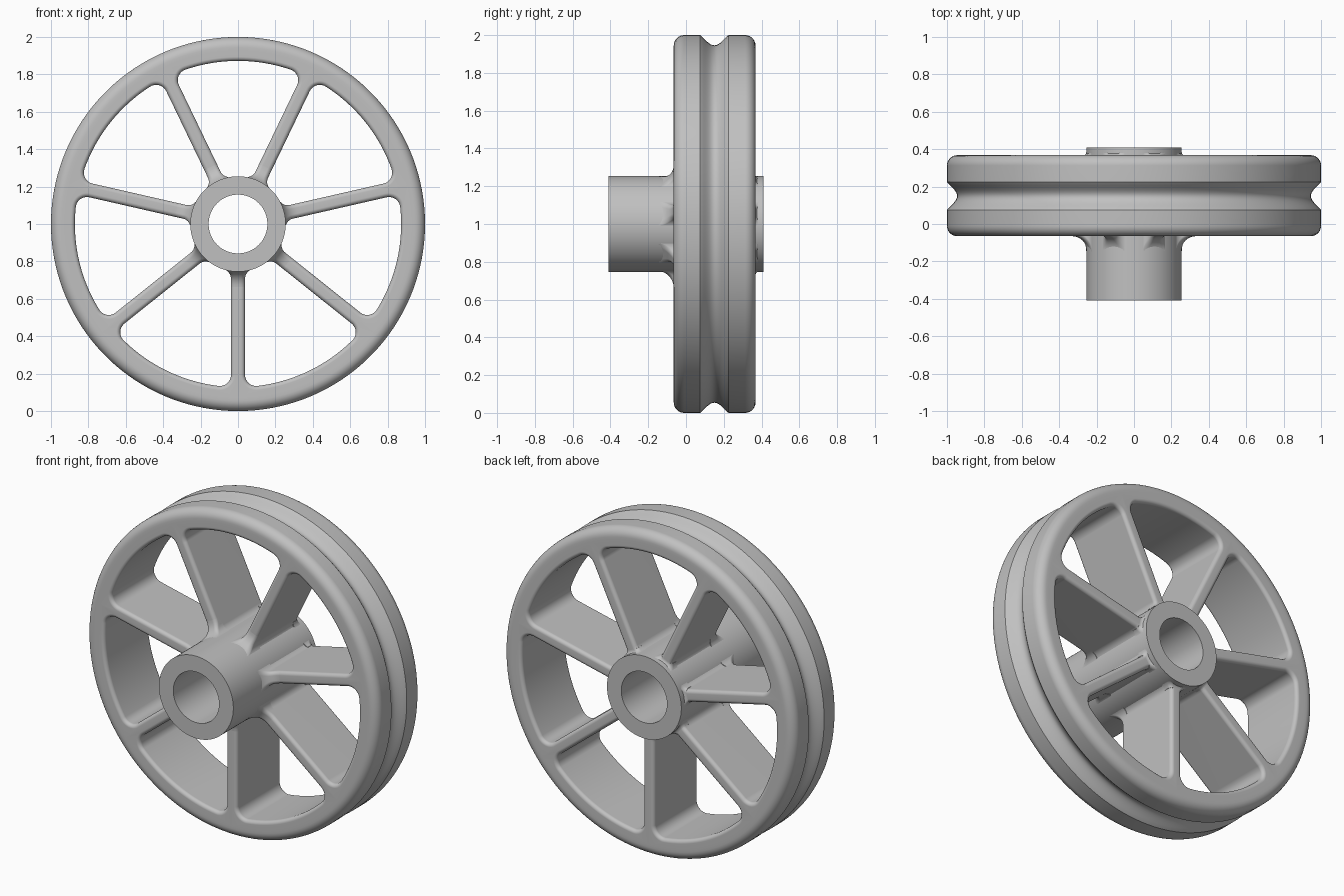
import bpy, bmesh
from math import sin, cos, pi, sqrt, atan2, radians

cube = bpy.data.objects.get("Cube")
if cube:
    bpy.data.objects.remove(cube)

SPOKES = 7
AXLE_Z = 1.0                               # height of the wheel axis
FRONT, BACK, MID = -0.065, 0.368, 0.15     # rim faces and centre along y
SPOKE_HALF, RIM_IN, RIM_JOIN = 0.0375, 0.872, 0.93
HUB_R, BORE_R, HUB_LEN = 0.255, 0.157, 0.41
FIL_OUT, FIL_IN, ROUND = 0.06, 0.05, 0.022  # window corners and edge rounding
ARC, SECT = 10, pi / SPOKES
STEPS = 2 * SPOKES * ARC

GREY = (0.53, 0.53, 0.53, 1)
metal = bpy.data.materials.new("cast grey metal")
metal.use_nodes = True
metal.diffuse_color = GREY
metal.node_tree.nodes["Principled BSDF"].inputs["Base Color"].default_value = GREY


def lerp(a, b, n):
    return [a + (b - a) * i / n for i in range(n + 1)]


def finish(bm, name):
    bmesh.ops.remove_doubles(bm, verts=bm.verts, dist=0.0002)
    bmesh.ops.recalc_face_normals(bm, faces=bm.faces)
    mesh = bpy.data.meshes.new(name)
    bm.to_mesh(mesh)
    bm.free()
    mesh.materials.append(metal)
    obj = bpy.data.objects.new(name, mesh)
    bpy.context.collection.objects.link(obj)
    bpy.ops.object.select_all(action="DESELECT")
    obj.select_set(True)
    bpy.context.view_layer.objects.active = obj
    bpy.ops.object.shade_smooth_by_angle(angle=radians(35))
    mod = obj.modifiers.new("Even shading", "WEIGHTED_NORMAL")
    mod.keep_sharp = True


def bridge(bm, rings, closed=False):
    """Quads between consecutive rows of vertices."""
    for a, b in zip(rings, rings[1:]):
        n = len(a)
        for i in range(n if closed else n - 1):
            j = (i + 1) % n
            bm.faces.new((a[i], a[j], b[j], b[i]))


def lathe(bm, profile):
    """Turn (y, radius) points about the axle."""
    angles = [2 * pi * i / STEPS for i in range(STEPS)]
    bridge(bm, [[bm.verts.new((r * sin(a), y, AXLE_Z - r * cos(a))) for a in angles]
                for y, r in profile], closed=True)


def place(u, v, y, k):
    """Spoke frame (across, along, y) to model space."""
    a = 2 * SECT * k
    return (u * cos(a) + v * sin(a), y, AXLE_Z + u * sin(a) - v * cos(a))


def half_window(h, r_out, r_in, f_out, f_in):
    """Half of a window outline, from the hub side to the rim side."""
    iu, ou = h + f_in, h + f_out
    iv = sqrt((r_in + f_in) ** 2 - iu ** 2)
    ov = sqrt((r_out - f_out) ** 2 - ou ** 2)
    pts = [(r_in * sin(p), r_in * cos(p)) for p in lerp(SECT, atan2(iu, iv), ARC)]
    pts += [(iu + f_in * cos(t), iv + f_in * sin(t))
            for t in lerp(atan2(-iv, -iu), -pi, ARC)][1:]
    pts += [(ou + f_out * cos(t), ov + f_out * sin(t))
            for t in lerp(pi, atan2(ov, ou), ARC)]
    pts += [(r_out * sin(p), r_out * cos(p)) for p in lerp(atan2(ou, ov), SECT, ARC)][1:]
    return pts


# Wheel body: seven rounded windows between the spokes
def window_ring(e):
    return half_window(SPOKE_HALF - e, RIM_IN + e, HUB_R - 0.005 - e, FIL_OUT + e, FIL_IN + e)


skeleton = half_window(0, RIM_JOIN, 0.2, 1e-6, 1e-6)
rounding = [(ROUND * (1 - cos(t)), ROUND * (1 - sin(t))) for t in lerp(0, pi / 2, 5)]
rows = [(FRONT, skeleton)]
rows += [(FRONT + d, window_ring(e)) for d, e in rounding]
rows += [(BACK - d, window_ring(e)) for d, e in reversed(rounding)]
rows += [(BACK, skeleton)]

body = bmesh.new()
for k in range(SPOKES):
    for side in (1, -1):
        bridge(body, [[body.verts.new(place(u * side, v, y, k)) for u, v in pts]
                      for y, pts in rows])

# Rim tread: rounded shoulders and a central round-bottomed groove
EDGE, GROOVE, DEPTH = 0.055, 0.075, 0.054
shoulder = [(EDGE * (1 - cos(t)), 1 - EDGE * (1 - sin(t))) for t in lerp(0, pi / 2, 7)]
tread = [(FRONT, RIM_JOIN)] + [(FRONT + d, r) for d, r in shoulder]
tread += [(MID + GROOVE * s, 1 - DEPTH * abs(cos(pi * s / 2)) ** 1.2) for s in lerp(-1, 1, 16)]
tread += [(BACK - d, r) for d, r in reversed(shoulder)] + [(BACK, RIM_JOIN)]
lathe(body, tread)
finish(body, "rim_and_spokes")

# Hub: bored tube
hub = bmesh.new()
lathe(hub, [(-HUB_LEN, BORE_R), (-HUB_LEN, HUB_R), (HUB_LEN, HUB_R),
            (HUB_LEN, BORE_R), (-HUB_LEN, BORE_R)])
finish(hub, "hub")


# Curved fillets where the spokes run into the hub
def spoke_fillets(name, face, out, size):
    bm = bmesh.new()
    start = HUB_R - 0.007
    centre_v = sqrt((HUB_R + FIL_IN) ** 2 - (SPOKE_HALF + FIL_IN) ** 2)
    for k in range(SPOKES):
        rings = []
        for t in lerp(0, pi / 2, 10):
            v = start + size * (1 - sin(t))
            top = size * (1 - cos(t))
            drop = min(FIL_IN, max(0, centre_v - v))
            w = SPOKE_HALF + FIL_IN - sqrt(FIL_IN ** 2 - drop ** 2)
            right = [(w, -0.05)] + [(w - ROUND + ROUND * cos(q), top - ROUND + ROUND * sin(q))
                                    for q in lerp(0, pi / 2, 5)]
            section = right + [(-u, d) for u, d in reversed(right)]
            rings.append([bm.verts.new(place(u, v, face + out * d, k)) for u, d in section])
        bridge(bm, rings, closed=True)
        for end in (rings[0], rings[-1]):
            bm.faces.new(end)
    finish(bm, name)


spoke_fillets("front_spoke_fillets", FRONT, -1, 0.09)
spoke_fillets("back_spoke_fillets", BACK, 1, 0.025)
